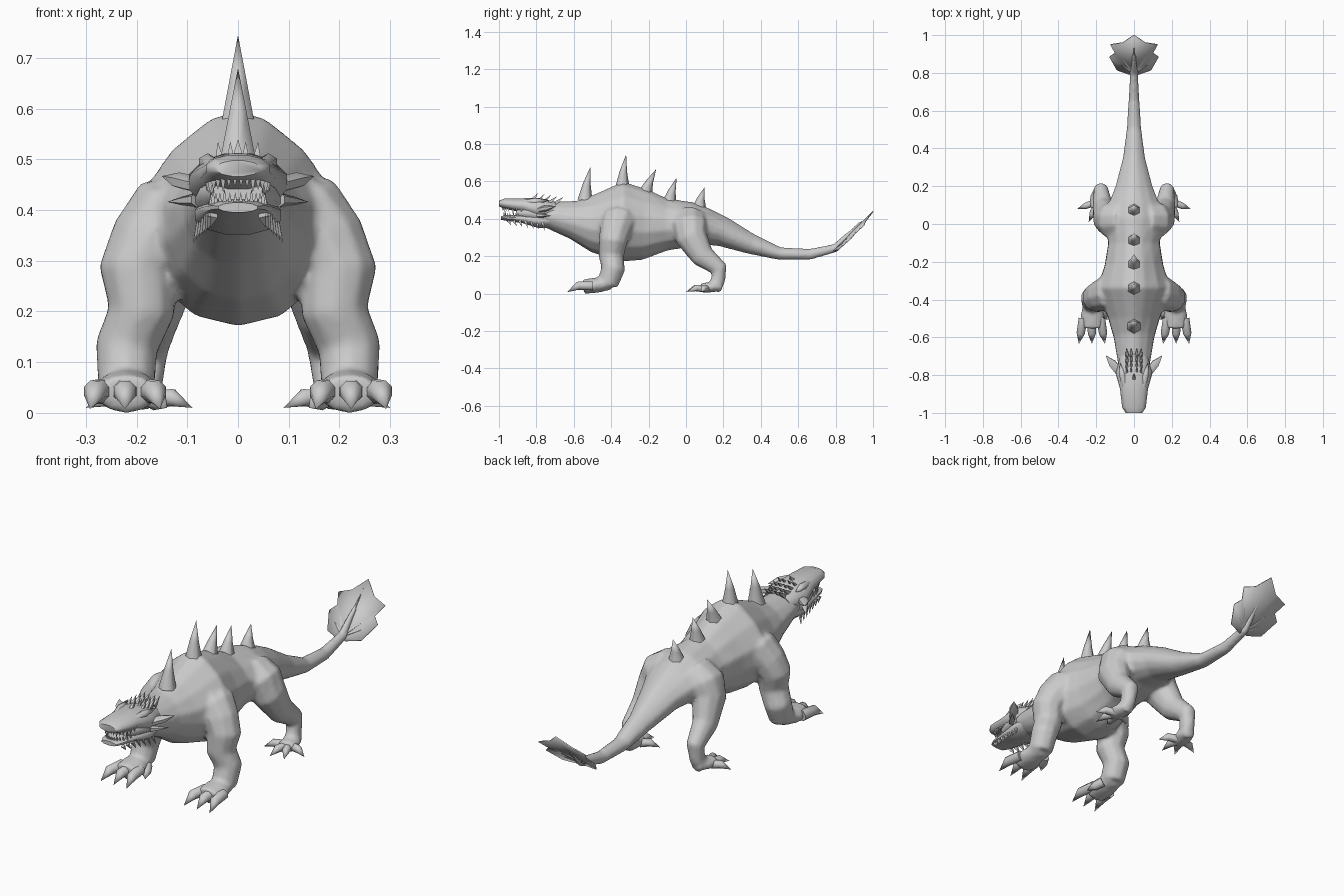
import bpy, bmesh, math
from mathutils import Vector

cube = bpy.data.objects.get("Cube")
if cube:
    bpy.data.objects.remove(cube)

GREY = (0.6, 0.6, 0.6, 1)
hide = bpy.data.materials.new("grey hide")
hide.use_nodes = True
hide.diffuse_color = GREY
hide.node_tree.nodes["Principled BSDF"].inputs["Base Color"].default_value = GREY
parts = []


def finish(name, bm):
    bmesh.ops.recalc_face_normals(bm, faces=bm.faces)
    mesh = bpy.data.meshes.new(name)
    bm.to_mesh(mesh)
    bm.free()
    mesh.materials.append(hide)
    obj = bpy.data.objects.new(name, mesh)
    bpy.context.collection.objects.link(obj)
    parts.append(obj)
    return obj


def add_tube(bm, stations, sides=10, flat=1, ridge=0):
    """Loft through (centre, half width[, half depth]); ridge narrows the upper half."""
    centres = [Vector(station[0]) for station in stations]
    rings = []
    for index, (centre, station) in enumerate(zip(centres, stations)):
        ahead = centres[min(index + 1, len(centres) - 1)]
        behind = centres[max(index - 1, 0)]
        along = (ahead - behind).normalized()
        width = station[1]
        depth = station[2] if len(station) > 2 else width * flat
        if width == 0:
            rings.append([bm.verts.new(centre)])
            continue
        guide = Vector((0, 1, 0)) if abs(along.x) > 0.85 else Vector((1, 0, 0))
        across = (guide - along * guide.dot(along)).normalized()
        other = along.cross(across)
        ring = []
        for k in range(sides):
            angle = math.tau * (k + 0.5) / sides
            rise = math.sin(angle)
            reach = width * math.cos(angle) * (1 - ridge * min(rise, 0) ** 2)
            ring.append(bm.verts.new(centre + across * reach + other * depth * rise))
        rings.append(ring)
    for first, second in zip(rings, rings[1:]):
        for k in range(sides):
            following = (k + 1) % sides
            if len(second) == 1:
                bm.faces.new((first[k], first[following], second[0]))
            else:
                bm.faces.new((first[k], first[following], second[following], second[k]))
    for ring in (rings[0], rings[-1]):
        if len(ring) > 1:
            bm.faces.new(ring)


def tube(name, stations, sides=10, flat=1):
    bm = bmesh.new()
    add_tube(bm, stations, sides, flat)
    finish(name, bm)


def add_spike(bm, base, tip, radius, sides=4, middle=0.5, bend=(0, 0, 0), flat=1, share=0.5):
    """Pointed spike that keeps part of its radius at a share of its length."""
    base, tip = Vector(base), Vector(tip)
    knuckle = base.lerp(tip, share) + Vector(bend)
    add_tube(bm, [(base, radius), (knuckle, radius * middle), (tip, 0)], sides, flat)


# Body with neck and tail: y, top, bottom, half width
outline = [(-.78, .49, .37, .08), (-.6, .5, .29, .11), (-.5, .53, .22, .14),
           (-.34, .6, .17, .2), (-.22, .56, .18, .16), (-.1, .51, .23, .14),
           (.03, .49, .25, .16), (.1, .46, .26, .14), (.2, .41, .25, .1), (.35, .32, .21, .06),
           (.5, .25, .18, .04), (.66, .24, .18, .03), (.8, .27, .22, .022)]
trunk = [((0, y, (top + bottom) / 2), width, (top - bottom) / 2)
         for y, top, bottom, width in outline]
skin = bmesh.new()
add_tube(skin, trunk + [((0, .99, .44), 0)], sides=14, ridge=.4)

# Legs and feet: x, y, z, half width
front_leg = [(.06, -.36, .42, .1), (.13, -.36, .38, .1), (.175, -.38, .33, .085),
             (.2, -.39, .28, .077), (.19, -.4, .2, .068), (.22, -.39, .13, .064),
             (.22, -.42, .05, .058)]
front_foot = [(.22, -.4, .05, .045), (.22, -.48, .045, .064), (.22, -.55, .037, .06)]
hind_leg = [(.06, .02, .4, .08), (.12, .02, .36, .086), (.145, .03, .3, .075),
            (.165, .09, .2, .056), (.175, .18, .13, .04), (.18, .17, .07, .035),
            (.19, .15, .02, .032)]
hind_foot = [(.18, .19, .035, .03), (.19, .14, .035, .044), (.2, .08, .03, .042)]
for side in (-1, 1):
    for path, flat in ((front_leg, 1), (front_foot, .65), (hind_leg, 1.15), (hind_foot, .65)):
        add_tube(skin, [((side * x, y, z), r) for x, y, z, r in path], flat=flat)

# Fuse trunk and limbs into one soft skin
body = finish("body_and_legs", skin)
fuse = body.modifiers.new("fuse", "REMESH")
fuse.mode = "VOXEL"
fuse.voxel_size = .01
fuse.use_smooth_shade = True
soften = body.modifiers.new("soften", "SMOOTH")
soften.iterations = 6


# Tail fin: scalloped membrane with ribs, drooping to the sides
def fin_point(x, y):
    return Vector((x, y, .25 + (y - .81) - abs(x) * .2))


rim = [(.02, .79), (.09, .815), (.13, .885), (.1, .905), (.125, .95), (.06, .96), (0, 1)]
membrane, ribs = bmesh.new(), bmesh.new()
root = fin_point(0, .8)
for side in (-1, 1):
    points = [fin_point(x * side, y) for x, y in rim]
    for first, second in zip(points, points[1:]):
        membrane.faces.new([membrane.verts.new(p) for p in (root, first, second)])
    for point in points[2::2]:
        add_spike(ribs, root, point, radius=.008)
bmesh.ops.remove_doubles(membrane, verts=membrane.verts, dist=.001)
fin = finish("tail_fin", membrane)
thick = fin.modifiers.new("thickness", "SOLIDIFY")
thick.thickness = .006
thick.offset = 0
finish("tail_fin_ribs", ribs)

# Back spikes: base y, base z, backward lean, height
for y, z, lean, height in [(-.54, .5, .03, .18), (-.34, .56, .02, .185), (-.22, .53, .06, .135),
                           (-.09, .48, .04, .14), (.07, .45, .03, .12)]:
    bm = bmesh.new()
    add_spike(bm, (0, y, z), (0, y + lean, z + height), radius=.04, sides=6, bend=(0, -.005, 0))
    finish("back_spike", bm)

# Skull, snout, lower jaw and the closed back of the mouth
tube("upper_head", [((0, -.7, .44), .075, .05), ((0, -.79, .455), .1, .06),
                    ((0, -.87, .472), .077, .04), ((0, -.97, .482), .065, .028),
                    ((0, -1, .482), .045, .016)], sides=12)
tube("lower_jaw", [((0, -.72, .395), .08, .045), ((0, -.79, .39), .088, .04),
                   ((0, -.87, .4), .07, .024), ((0, -.96, .405), .055, .016),
                   ((0, -.99, .405), .04, .01)], sides=12)
tube("mouth_lining", [((0, -.76, .425), .095), ((0, -.86, .432), .074), ((0, -.91, .435), .05)],
     flat=.55)

# Teeth around both jaws, every third one longer
bm = bmesh.new()
for index in range(8):
    share = index / 7
    x = .006 + .054 * math.sin(share * math.pi / 2)
    y = .1 * share ** 2 - .98
    gum = .465 - .012 * share
    length = .028 if index % 3 == 2 else .02
    for side in (-1, 1):
        add_spike(bm, (x * side, y, gum), (x * side, y, gum - length), radius=.007)
        inner = x * side * .9
        add_spike(bm, (inner, y + .008, .41), (inner, y + .005, .415 + length), radius=.007)
finish("teeth", bm)

# Crown: paired rows of small spikes swept back
bm = bmesh.new()
for index in range(4):
    y = -.8 + index * .034
    for x in (-.036, -.014, .014, .036):
        add_spike(bm, (x, y, .485), (x * 1.1, y + .045, .535 - .006 * index), radius=.014)
add_spike(bm, (0, -.82, .5), (0, -.79, .54), radius=.014)
finish("crown_spikes", bm)

for side, label in ((1, "left_"), (-1, "right_")):
    # Ear, horn, brow and nostril: base, tip, radius, middle fullness, flatness
    for name, base, tip, radius, middle, flat in (
            ("ear", (.08, -.78, .45), (.15, -.695, .467), .023, 1, .7),
            ("cheek_horn", (.08, -.79, .42), (.14, -.72, .416), .018, .6, .8),
            ("brow", (.045, -.88, .485), (.075, -.73, .5), .014, 1.4, 1),
            ("nostril", (.03, -.985, .488), (.03, -.9, .5), .009, 1.4, 1)):
        bm = bmesh.new()
        add_spike(bm, (side * base[0], *base[1:]), (side * tip[0], *tip[1:]), radius,
                  sides=6, middle=middle, flat=flat)
        finish(label + name, bm)

    # Beard of spikes along the jaw
    bm = bmesh.new()
    for index in range(7):
        x, y = .048 + index * .004, -.95 + index * .03
        drop = .02 + .005 * index
        add_spike(bm, (side * x, y, .39), (side * (x + drop / 3), y + .015, .385 - drop), radius=.011)
    finish(label + "beard", bm)

    # Front toes fan forward, with a thumb on the inside
    bm = bmesh.new()
    for offset in (-.046, 0, .046):
        x = .223 + offset
        add_spike(bm, (side * x, -.5, .042), (side * (x + offset / 2), -.635, .008),
                  radius=.026, sides=8, middle=.9, bend=(0, 0, .02), share=.58)
    add_spike(bm, (side * .18, -.44, .04), (side * .14, -.51, .01), radius=.024, sides=8, middle=.9)
    finish(label + "front_toes", bm)

    # Hind toes spread from the sole
    bm = bmesh.new()
    sole = Vector((side * .19, .12, .03))
    for x, y in ((.3, .08), (.24, .01), (.17, 0), (.09, .07)):
        tip = Vector((side * x, y, .01))
        add_spike(bm, sole.lerp(tip, .2), tip, radius=.02, sides=8, middle=.9, bend=(0, 0, .012))
    finish(label + "hind_toes", bm)

# Smooth shading with sharp creases kept
bpy.ops.object.select_all(action="DESELECT")
for obj in parts:
    obj.select_set(True)
bpy.context.view_layer.objects.active = body
bpy.ops.object.shade_smooth_by_angle(angle=math.radians(60))
